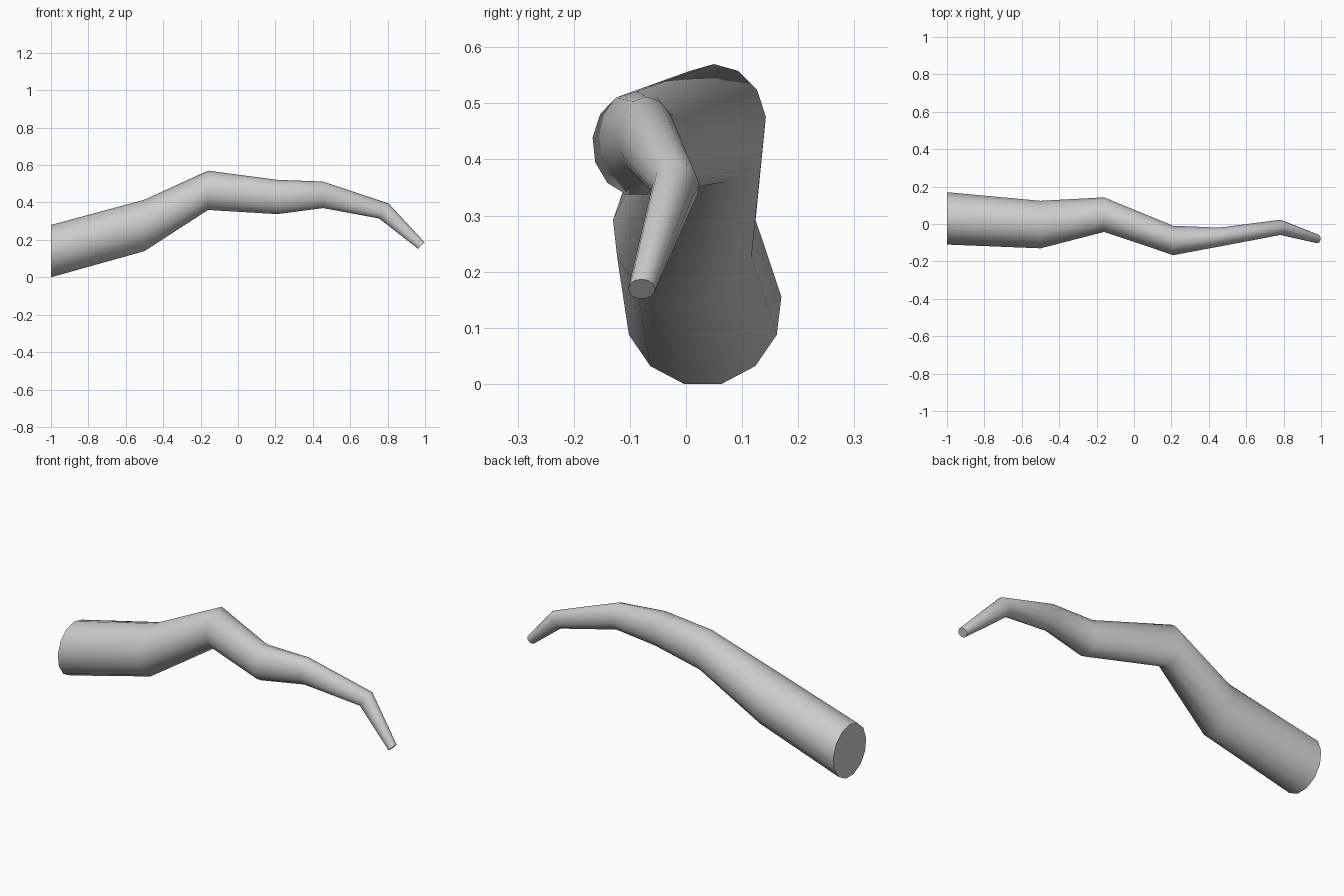
import bpy, bmesh, math
from mathutils import Vector

if "Cube" in bpy.data.objects:
    bpy.data.objects.remove(bpy.data.objects["Cube"])

SIDES = 13

# Branch rings: centre, half-width in y, half-height, forward tilt of the ring's top (degrees)
RINGS = [
    ((-1.00, 0.030, 0.138), 0.141, 0.142, 0),
    ((-0.50, -0.003, 0.2755), 0.128, 0.1395, 0),
    ((-0.16, 0.050, 0.4635), 0.093, 0.1065, 0),
    ((0.21, -0.088, 0.428), 0.079, 0.093, 0),
    ((0.455, -0.070, 0.440), 0.051, 0.072, 0),
    ((0.780, -0.018, 0.354), 0.041, 0.048, 32),
    ((0.980, -0.079, 0.169), 0.024, 0.025, 45),
]


def add_ring(bm, centre, width, height, tilt):
    t = math.radians(tilt)
    up = Vector((math.sin(t), 0, math.cos(t))) * height
    side = Vector((0, width, 0))
    angles = [2 * math.pi * i / SIDES for i in range(SIDES)]
    return [bm.verts.new(Vector(centre) + up * math.cos(a) + side * math.sin(a))
            for a in angles]


# Loft the tapering branch and cap both cut ends
bm = bmesh.new()
rings = [add_ring(bm, *r) for r in RINGS]
for a, b in zip(rings, rings[1:]):
    for i in range(SIDES):
        j = (i + 1) % SIDES
        bm.faces.new((a[i], a[j], b[j], b[i]))
bm.faces.new(rings[0])
bm.faces.new(rings[-1])
bmesh.ops.recalc_face_normals(bm, faces=bm.faces)

mesh = bpy.data.meshes.new("branch")
bm.to_mesh(mesh)
bm.free()
branch = bpy.data.objects.new("branch", mesh)
bpy.context.collection.objects.link(branch)

# Smooth bark, crisp cut ends
bpy.context.view_layer.objects.active = branch
branch.select_set(True)
bpy.ops.object.shade_smooth_by_angle(angle=math.radians(50))
